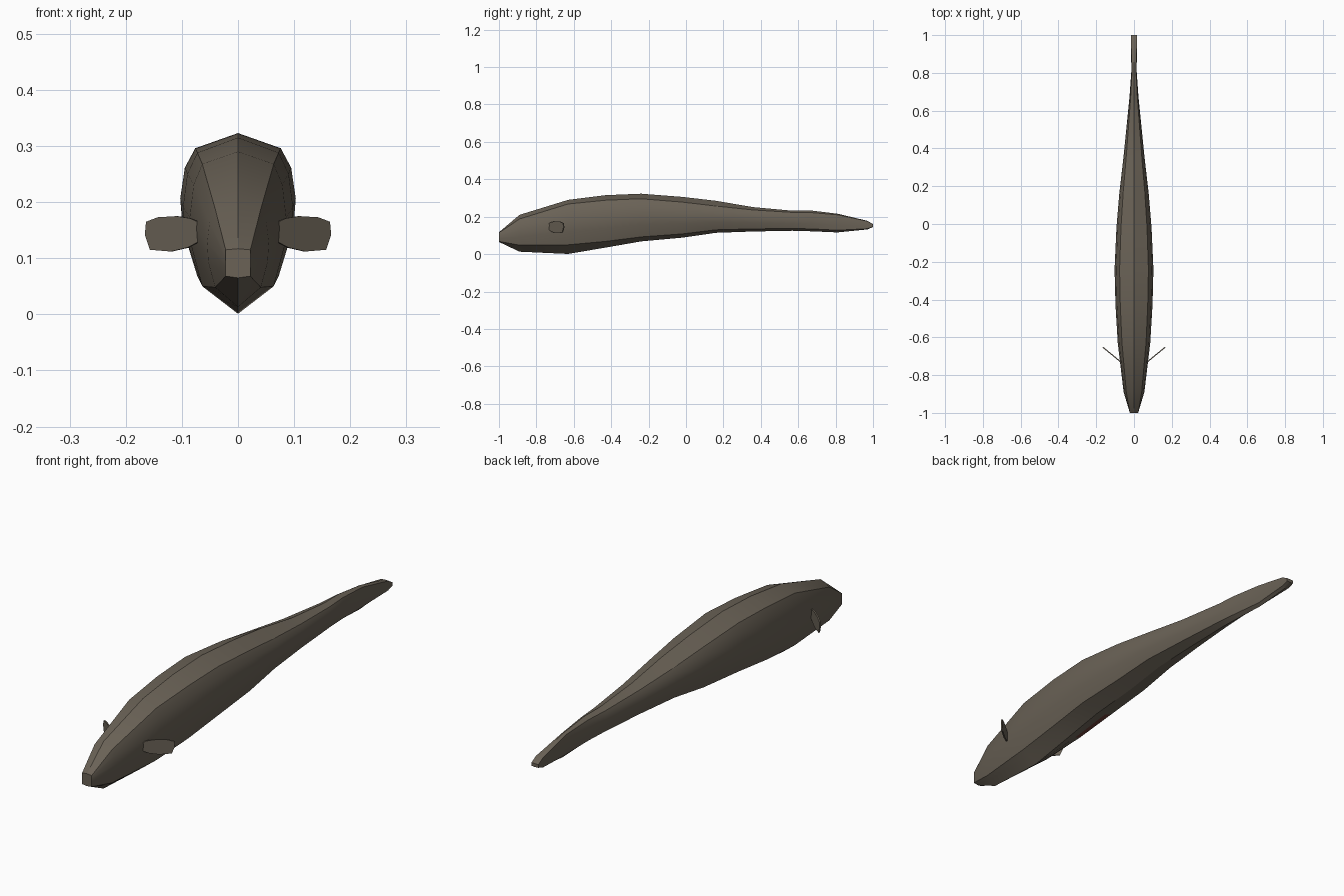
import bpy, bmesh, math

if "Cube" in bpy.data.objects:
    bpy.data.objects.remove(bpy.data.objects["Cube"])

def mat(name, col):
    m = bpy.data.materials.new(name)
    m.diffuse_color = (*col, 1)
    m.use_nodes = True
    m.node_tree.nodes["Principled BSDF"].inputs["Base Color"].default_value = m.diffuse_color
    return m

skin = mat("grey brown skin", (0.145, 0.123, 0.094))
red = mat("dark red belly mark", (0.14, 0.045, 0.035))

def finish(bm, name, mats, angle):
    bmesh.ops.recalc_face_normals(bm, faces=bm.faces[:])
    me = bpy.data.meshes.new(name)
    bm.to_mesh(me)
    bm.free()
    ob = bpy.data.objects.new(name, me)
    bpy.context.collection.objects.link(ob)
    for m in mats:
        me.materials.append(m)
    bpy.ops.object.select_all(action='DESELECT')
    ob.select_set(True)
    bpy.context.view_layer.objects.active = ob
    bpy.ops.object.shade_smooth_by_angle(angle=math.radians(angle))
    return ob

# body stations: y, half width, ridge z, upper corner z, lower corner z, keel z
stations = [
    (-1.00, .022, .117, .115, .068, .065),
    (-0.89, .055, .210, .188, .048, .013),
    (-0.63, .086, .290, .268, .050, .001),
    (-0.43, .098, .315, .288, .068, .035),
    (-0.24, .103, .323, .296, .092, .068),
    (-0.02, .093, .306, .278, .108, .088),
    (0.16, .078, .285, .257, .130, .114),
    (0.36, .055, .251, .236, .135, .121),
    (0.57, .034, .232, .223, .137, .125),
    (0.67, .024, .233, .222, .135, .122),
    (0.81, .014, .216, .210, .128, .116),
    (0.97, .016, .178, .176, .136, .132),
    (1.00, .016, .160, .159, .146, .145)]

bm = bmesh.new()
rings = []
for y, w, top, zu, zl, bot in stations:
    c = 1.0 if abs(y) > 0.95 else 0.74      # boxy snout and tail tip
    side = [(c, 1), (max(c, .92), .83), (1, .56), (max(c, .96), .32), (c, 0)]
    half = [(w * a, zl + (zu - zl) * t) for a, t in side]
    half.append((w * c * .6, bot + (zl - bot) * .6))
    pts = [(0, top)] + half + [(0, bot)] + [(-x, z) for x, z in reversed(half)]
    rings.append([bm.verts.new((x, y, z)) for x, z in pts])
n = len(rings[0])
for j, (a, b) in enumerate(zip(rings, rings[1:])):
    for i in range(n):
        k = (i + 1) % n
        f = bm.faces.new((a[i], a[k], b[k], b[i]))
        if i == 8 and j == 3:               # mark beside the left lower edge
            f.material_index = 1
bm.faces.new(rings[0])
bm.faces.new(rings[-1])
finish(bm, "body", [skin, red], 28)

# pectoral fins: thin swept paddles
outline = [(.062, .160), (.085, .171), (.11, .175), (.143, .173), (.164, .165),
           (.166, .142), (.157, .115), (.12, .112), (.09, .119), (.062, .134)]
for s, name in ((1, "right_fin"), (-1, "left_fin")):
    bm = bmesh.new()
    f = bm.faces.new([bm.verts.new((s * x, -.734 + (x - .07) * .82, z)) for x, z in outline])
    ext = bmesh.ops.extrude_face_region(bm, geom=[f], use_keep_orig=True)
    vs = [v for v in ext["geom"] if isinstance(v, bmesh.types.BMVert)]
    bmesh.ops.translate(bm, verts=vs, vec=(-s * .003, .005, 0))
    finish(bm, name, [skin], 30)
